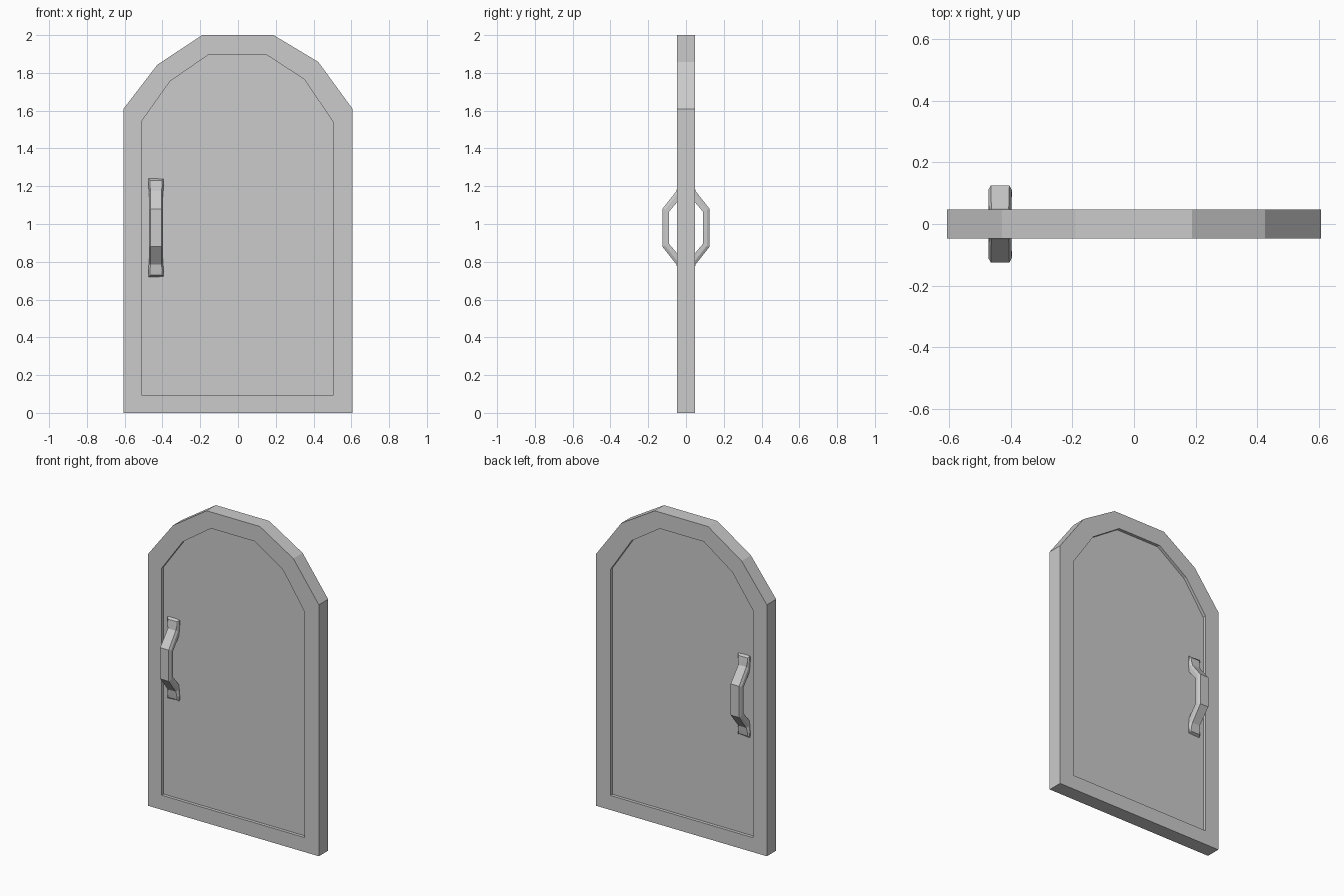
import bpy, bmesh

if "Cube" in bpy.data.objects:
    bpy.data.objects.remove(bpy.data.objects["Cube"])


def loft(name, rings):
    """Skin a list of equal-length point rings and cap both ends."""
    bm = bmesh.new()
    vs = [[bm.verts.new(p) for p in ring] for ring in rings]
    n = len(vs[0])
    for a, b in zip(vs, vs[1:]):
        for i in range(n):
            j = (i + 1) % n
            bm.faces.new((a[i], a[j], b[j], b[i]))
    bm.faces.new(vs[0])
    bm.faces.new(vs[-1])
    bmesh.ops.recalc_face_normals(bm, faces=bm.faces)
    mesh = bpy.data.meshes.new(name)
    bm.to_mesh(mesh)
    bm.free()
    obj = bpy.data.objects.new(name, mesh)
    bpy.context.collection.objects.link(obj)
    return obj


# Arched door slab with a shallow recessed panel on both faces
outer = [(-.606, 0), (.606, 0), (.606, 1.61), (.425, 1.858),
         (.188, 2), (-.19, 2), (-.427, 1.843), (-.606, 1.61)]
inner = [(-.508, .093), (.503, .093), (.503, 1.54), (.352, 1.765),
         (.152, 1.895), (-.158, 1.895), (-.36, 1.755), (-.508, 1.547)]
FACE, PANEL = .047, .027
steps = [(inner, -PANEL), (inner, -FACE), (outer, -FACE),
         (outer, FACE), (inner, FACE), (inner, PANEL)]
loft("door_slab", [[(x, y, z) for x, z in prof] for prof, y in steps])

# Handles: chamfered bar bent outwards, feet sitting on the panel
# Each station: (depth, height from middle) of front, chamfer and back edges, plus half width
half = [((.125, .10), (.110, .095), (.090, .085), .038),
        ((.050, .195), (.038, .188), (.022, .165), .036),
        ((.046, .225), (.036, .23), (.022, .23), .041),
        ((.042, .25), (.035, .26), (.022, .26), .040)]
HX, HZ = -.434, .98


def section(station, up, side):
    front, mid, back, w = station
    pts = [(-w + .008, front), (w - .008, front), (w, mid),
           (w, back), (-w, back), (-w, mid)]
    return [(HX + x, side * d, HZ + up * h) for x, (d, h) in pts]


for name, side in (("front_handle", -1), ("back_handle", 1)):
    rings = [section(s, 1, side) for s in reversed(half)]
    rings += [section(s, -1, side) for s in half]
    loft(name, rings)
